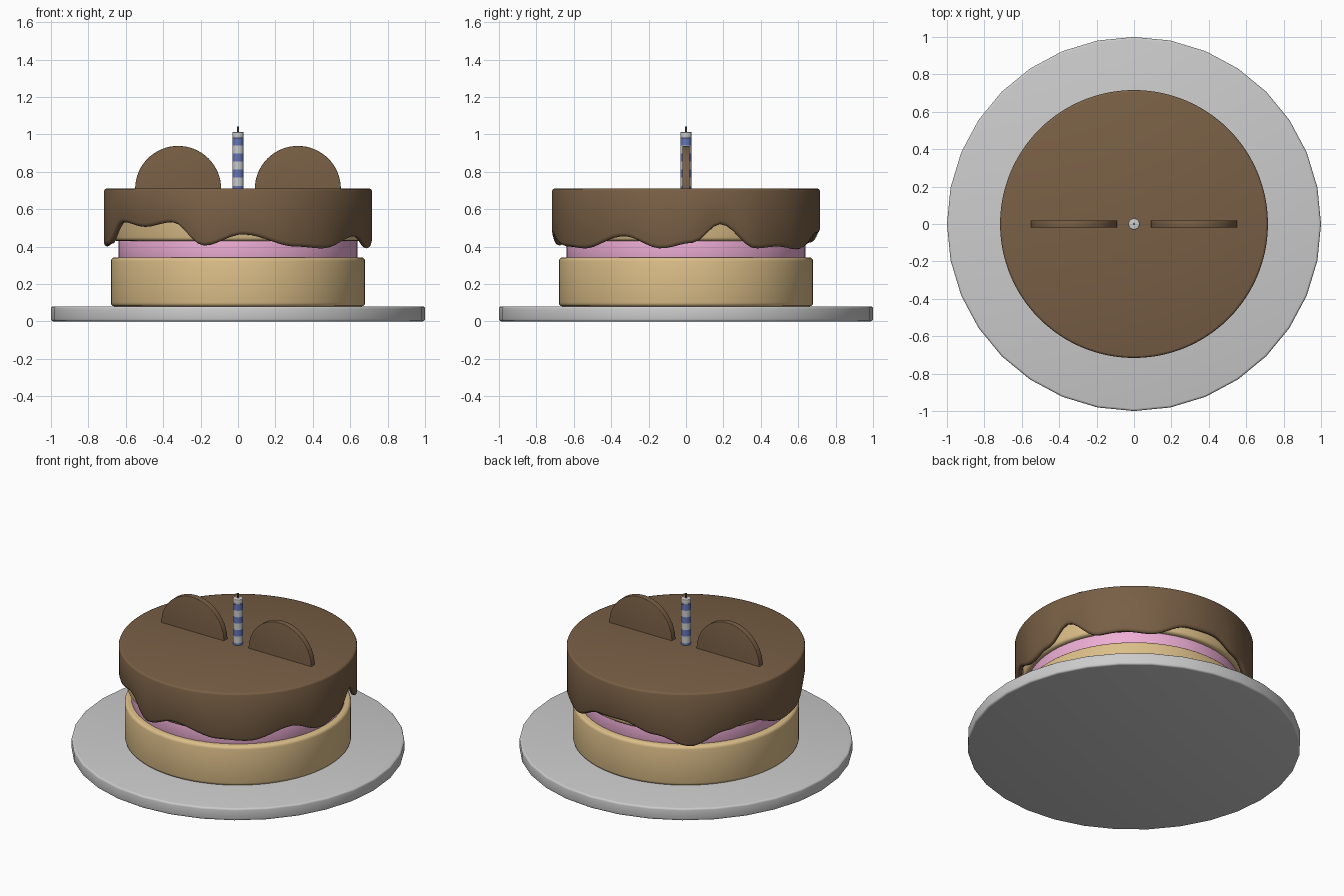
import bpy, math

if "Cube" in bpy.data.objects:
    bpy.data.objects.remove(bpy.data.objects["Cube"])


def material(name, rgb):
    m = bpy.data.materials.new(name)
    m.diffuse_color = (*rgb, 1)
    m.use_nodes = True
    m.node_tree.nodes["Principled BSDF"].inputs["Base Color"].default_value = m.diffuse_color
    return m


SPONGE = material("sponge", (0.72, 0.52, 0.25))
CREAM = material("pink_cream", (0.85, 0.42, 0.66))
CHOCOLATE = material("chocolate", (0.19, 0.115, 0.06))
BLUE = material("blue_wax", (0.13, 0.18, 0.48))


def finish(ob, name, mat=None, bevel=0, angle=40):
    ob.name = name
    if mat:
        ob.data.materials.append(mat)
    bpy.ops.object.select_all(action='DESELECT')
    ob.select_set(True)
    bpy.context.view_layer.objects.active = ob
    if bevel:
        mod = ob.modifiers.new("rounded_edges", 'BEVEL')
        mod.width, mod.segments = bevel, 3
        mod.limit_method, mod.angle_limit = 'ANGLE', math.radians(40)
        bpy.ops.object.modifier_apply(modifier=mod.name)
    bpy.ops.object.shade_smooth_by_angle(angle=math.radians(angle))
    return ob


def disc(name, radius, z0, z1, mat=None, bevel=0, sides=32, x=0):
    bpy.ops.mesh.primitive_cylinder_add(vertices=sides, radius=radius, depth=z1 - z0,
                                        location=(x, 0, (z0 + z1) / 2))
    return finish(bpy.context.object, name, mat, bevel)


# Plate and cake layers
disc("plate", 1.0, 0.0, 0.08, bevel=0.012)
disc("bottom_sponge", 0.68, 0.08, 0.342, SPONGE, 0.02, 64)
disc("cream_filling", 0.64, 0.335, 0.435, CREAM, 0.008, 64)
disc("top_sponge", 0.67, 0.43, 0.69, SPONGE, 0.02, 64)

# Dripping icing: lower edge height by angle in degrees
DRIPS = [(-180, .40), (-167, .41), (-150, .53), (-135, .505), (-120, .53), (-105, .405),
         (-88, .465), (-64, .40), (-50, .39), (-28, .455), (-11, .39), (3, .42), (15, .52),
         (32, .39), (44, .40), (58, .385), (78, .47), (93, .475), (110, .42), (127, .355),
         (145, .44), (157, .47), (180, .40)]


def drip_height(a):
    for (a0, z0), (a1, z1) in zip(DRIPS, DRIPS[1:]):
        if a0 <= a <= a1:
            t = (1 - math.cos(math.pi * (a - a0) / (a1 - a0))) / 2
            return z0 + (z1 - z0) * t


N = 120
rings = []
for i in range(N):
    a = -180 + 360 * i / N
    z = drip_height(a)
    c, s = math.cos(math.radians(a)), math.sin(math.radians(a))
    profile = [(.703, .71), (.712, .707), (.716, .698), (.716, z + .02), (.711, z + .005),
               (.70, z), (.685, z + .006), (.675, z + .03), (.66, .66)]
    rings.append([(r * c, r * s, h) for r, h in profile])
K = len(rings[0])
verts = [v for ring in rings for v in ring]
faces = [(i * K + k, i * K + k + 1, (i + 1) % N * K + k + 1, (i + 1) % N * K + k)
         for i in range(N) for k in range(K - 1)]
faces.append([i * K for i in range(N)])
faces.append([i * K + K - 1 for i in reversed(range(N))])
faces = [tuple(f) for f in faces]
mesh = bpy.data.meshes.new("icing")
mesh.from_pydata(verts, [], faces)
icing = bpy.data.objects.new("icing", mesh)
bpy.context.collection.objects.link(icing)
bpy.context.view_layer.objects.active = icing
icing.select_set(True)
bpy.ops.object.mode_set(mode='EDIT')
bpy.ops.mesh.select_all(action='SELECT')
bpy.ops.mesh.normals_make_consistent(inside=False)
bpy.ops.object.mode_set(mode='OBJECT')
finish(icing, "icing", CHOCOLATE, angle=50)

# Chocolate discs pushed halfway into the icing
for side, x in (("left", -0.32), ("right", 0.32)):
    bpy.ops.mesh.primitive_cylinder_add(vertices=64, radius=0.23, depth=0.038,
                                        location=(x, 0, 0.708), rotation=(math.pi / 2, 0, 0))
    finish(bpy.context.object, side + "_chocolate_disc", CHOCOLATE, 0.003)

# Striped candle, bands from top to bottom, and wick
BANDS = [1.012, 0.98, 0.94, 0.897, 0.855, 0.812, 0.768, 0.724, 0.69]
for i, (z1, z0) in enumerate(zip(BANDS, BANDS[1:])):
    disc(f"candle_band_{i + 1}", 0.03, z0, z1, BLUE if i % 2 else None,
         0.004 if i == 0 else 0, 24)
disc("candle_wick", 0.005, 1.0, 1.043, CHOCOLATE, 0, 8)
